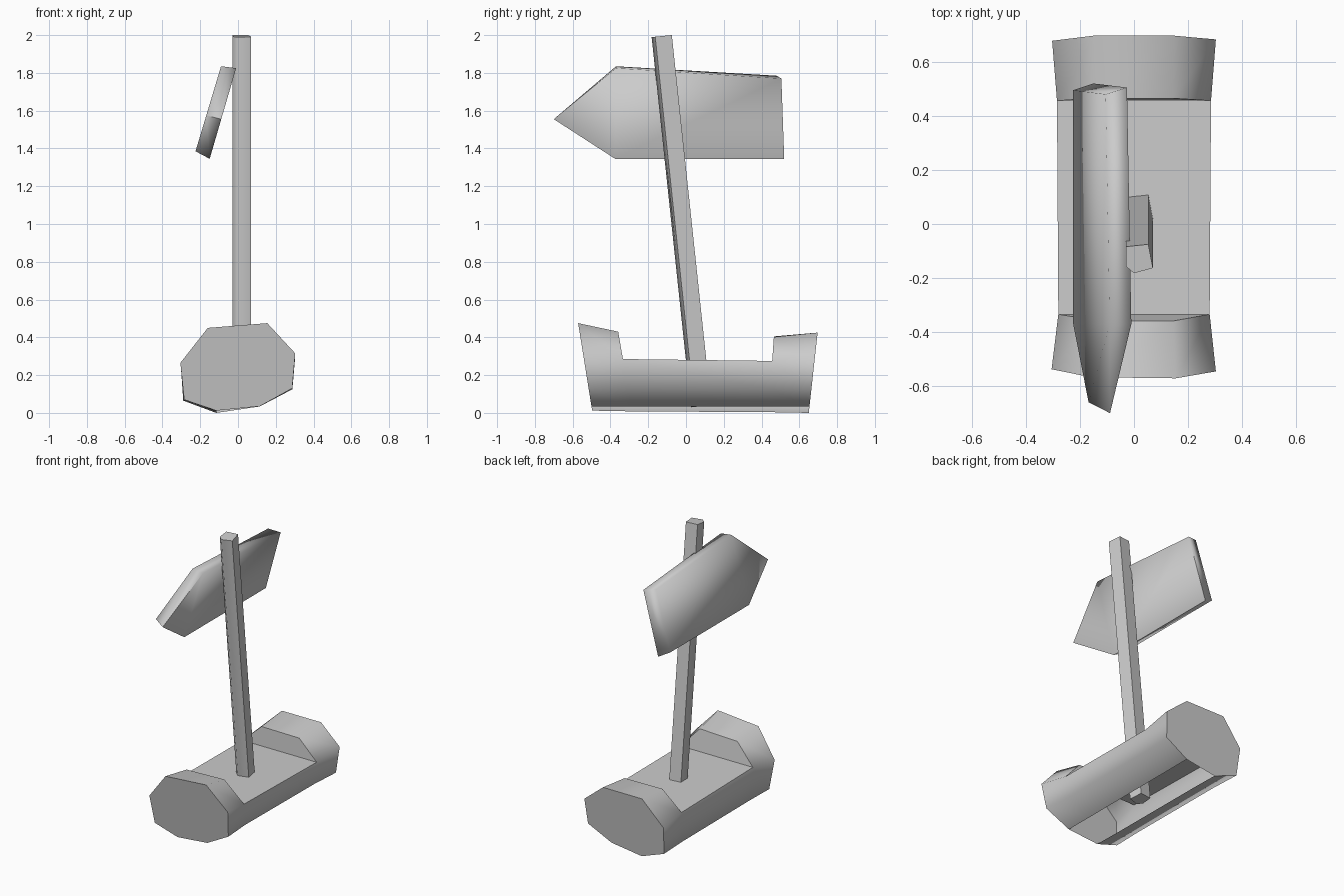
import bpy, bmesh
from mathutils import Vector

if "Cube" in bpy.data.objects:
    bpy.data.objects.remove(bpy.data.objects["Cube"])


def make_object(name, verts, faces, smooth_angle):
    mesh = bpy.data.meshes.new(name)
    bm = bmesh.new()
    vs = [bm.verts.new(v) for v in verts]
    for f in faces:
        bm.faces.new([vs[i] for i in f])
    bmesh.ops.recalc_face_normals(bm, faces=bm.faces)
    bm.to_mesh(mesh)
    bm.free()
    ob = bpy.data.objects.new(name, mesh)
    bpy.context.collection.objects.link(ob)
    bpy.ops.object.select_all(action='DESELECT')
    ob.select_set(True)
    bpy.context.view_layer.objects.active = ob
    bpy.ops.object.shade_smooth_by_angle(angle=smooth_angle)
    return ob


def prism(name, ring_a, ring_b, smooth_angle):
    n = len(ring_a)
    faces = [tuple(range(n)), tuple(range(n, 2 * n))]
    faces += [(i, (i + 1) % n, n + (i + 1) % n, n + i) for i in range(n)]
    return make_object(name, list(ring_a) + list(ring_b), faces, smooth_angle)


# Log: octagonal rings (x, z), clockwise from top left, each leaning along y
def lean(points, y_bottom, slope):
    return [(x, y_bottom + slope * z, z) for x, z in points]


front = lean([(-.16, .45), (.155, .475), (.303, .315), (.287, .13),
              (.115, .035), (-.115, .012), (-.285, .07), (-.305, .265)], -.495, -.16)
notch_front = lean([(-.145, .42), (.145, .43), (.28, .285), (.27, .128),
                    (.115, .034), (-.115, .008), (-.275, .065), (-.28, .285)], -.285, -.172)
notch_back = lean([(-.145, .405), (.145, .402), (.285, .275), (.275, .126),
                   (.115, .034), (-.115, .004), (-.28, .065), (-.285, .275)], .437, .07)
back = lean([(-.15, .425), (.15, .425), (.303, .30), (.288, .125),
             (.115, .034), (-.115, .0), (-.29, .065), (-.303, .255)], .65, .11)

# The underside strip is open; the notch removes the top three strips
lower = [(2, 3), (3, 4), (5, 6), (6, 7)]
upper = [(7, 0), (0, 1), (1, 2)]
log_faces = [tuple(range(8)), tuple(range(24, 32))]
for seg in range(3):
    o = seg * 8
    for a, b in lower + (upper if seg != 1 else []):
        log_faces.append((o + a, o + b, o + 8 + b, o + 8 + a))
# Notch end walls and floor
log_faces += [(15, 8, 9, 10), (23, 16, 17, 18), (15, 10, 18, 23)]
make_object("log_base", front + notch_front + notch_back + back, log_faces, 1.2)

# Leaning five-sided post, running through the floor into the hollow log
section = [(-.03, .043), (.053, .052), (.07, -.036), (.0, -.055), (-.03, -.03)]
bottom, top = Vector((0, .081, .035)), Vector((0, -.127, 1.995))
prism("post", [bottom + Vector((x, y, y * .1)) for x, y in section],
      [top + Vector((x, y, y * .1)) for x, y in section], 1.4)

# Tilted arrow board: outlines (y, z) of the near and far faces
near = [(-.70, 1.555), (-.37, 1.825), (.505, 1.77), (.52, 1.345), (-.375, 1.345)]
far = [(-.66, 1.575), (-.37, 1.835), (.48, 1.785), (.495, 1.385), (-.37, 1.385)]
prism("arrow_board",
      [(-.15 + .292 * (z - 1.345), y, z) for y, z in near],
      [(-.225 + .30 * (z - 1.385), y, z) for y, z in far], 1.75)
